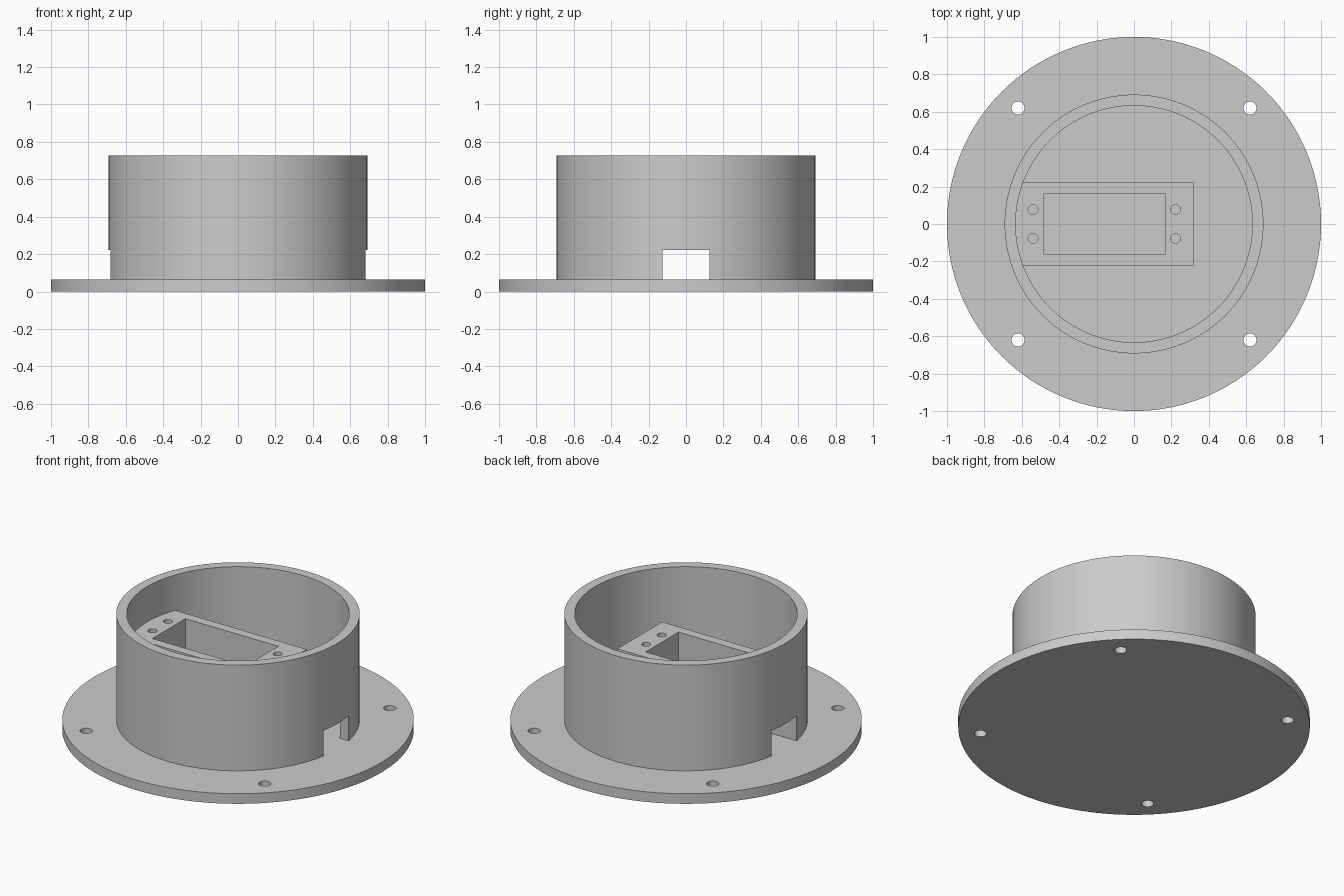
import bpy
import math

if "Cube" in bpy.data.objects:
    bpy.data.objects.remove(bpy.data.objects["Cube"], do_unlink=True)

# Single grey plastic
grey = bpy.data.materials.new("grey_plastic")
grey.use_nodes = True
colour = (0.6, 0.6, 0.6, 1)
grey.diffuse_color = colour
grey.node_tree.nodes["Principled BSDF"].inputs["Base Color"].default_value = colour

PLATE_TOP = 0.063
WALL_TOP = 0.727
MOUNT_TOP = 0.505
SUNK = 0.04          # parts start inside the plate
OUTER, INNER = 0.692, 0.633


def cylinder(name, radius, z0, z1, x=0, y=0, sides=128):
    bpy.ops.mesh.primitive_cylinder_add(vertices=sides, radius=radius, depth=z1 - z0,
                                        location=(x, y, (z0 + z1) / 2))
    return finish(name)


def box(name, x0, x1, half_y, z0, z1):
    bpy.ops.mesh.primitive_cube_add(size=1, location=((x0 + x1) / 2, 0, (z0 + z1) / 2))
    bpy.context.object.scale = (x1 - x0, 2 * half_y, z1 - z0)
    return finish(name)


def finish(name):
    obj = bpy.context.object
    obj.name = name
    bpy.ops.object.transform_apply(location=True, rotation=True, scale=True)
    obj.data.materials.append(grey)
    return obj


def combine(target, cutter, operation="DIFFERENCE"):
    """Apply a boolean and discard the cutter."""
    mod = target.modifiers.new("cut", "BOOLEAN")
    mod.operation = operation
    mod.solver = "EXACT"
    mod.object = cutter
    bpy.ops.object.select_all(action="DESELECT")
    bpy.context.view_layer.objects.active = target
    target.select_set(True)
    bpy.ops.object.modifier_apply(modifier=mod.name)
    bpy.data.objects.remove(cutter, do_unlink=True)


def cable_slot():
    return box("slot_cutter", -1, 1, 0.125, 0, 0.222)


# Round base plate with four bolt holes
plate = cylinder("base_plate", 1, 0, PLATE_TOP)
for sx in (-1, 1):
    for sy in (-1, 1):
        combine(plate, cylinder("bolt_cutter", 0.035, -0.1, 0.2, sx * 0.62, sy * 0.62, 32))

# Tubular wall with a cable slot through both sides
wall = cylinder("round_wall", OUTER, SUNK, WALL_TOP)
combine(wall, cylinder("bore_cutter", INNER, 0, 1))
combine(wall, cable_slot())

# Rectangular motor mount, its left end curved into the wall
mount = box("motor_mount", -0.75, 0.322, 0.222, SUNK, MOUNT_TOP)
combine(mount, cylinder("mount_trim", INNER + 0.005, 0, 1), "INTERSECT")
combine(mount, box("pocket_cutter", -0.48, 0.166, 0.163, 0, 1))
combine(mount, cable_slot())
for x in (-0.54, 0.222):
    for y in (-0.077, 0.077):
        combine(mount, cylinder("screw_cutter", 0.026, 0.15, 0.7, x, y, 24))

# Smooth round faces, crisp edges
for obj in (plate, wall, mount):
    bpy.ops.object.select_all(action="DESELECT")
    bpy.context.view_layer.objects.active = obj
    obj.select_set(True)
    bpy.ops.object.shade_smooth_by_angle(angle=math.radians(30))
